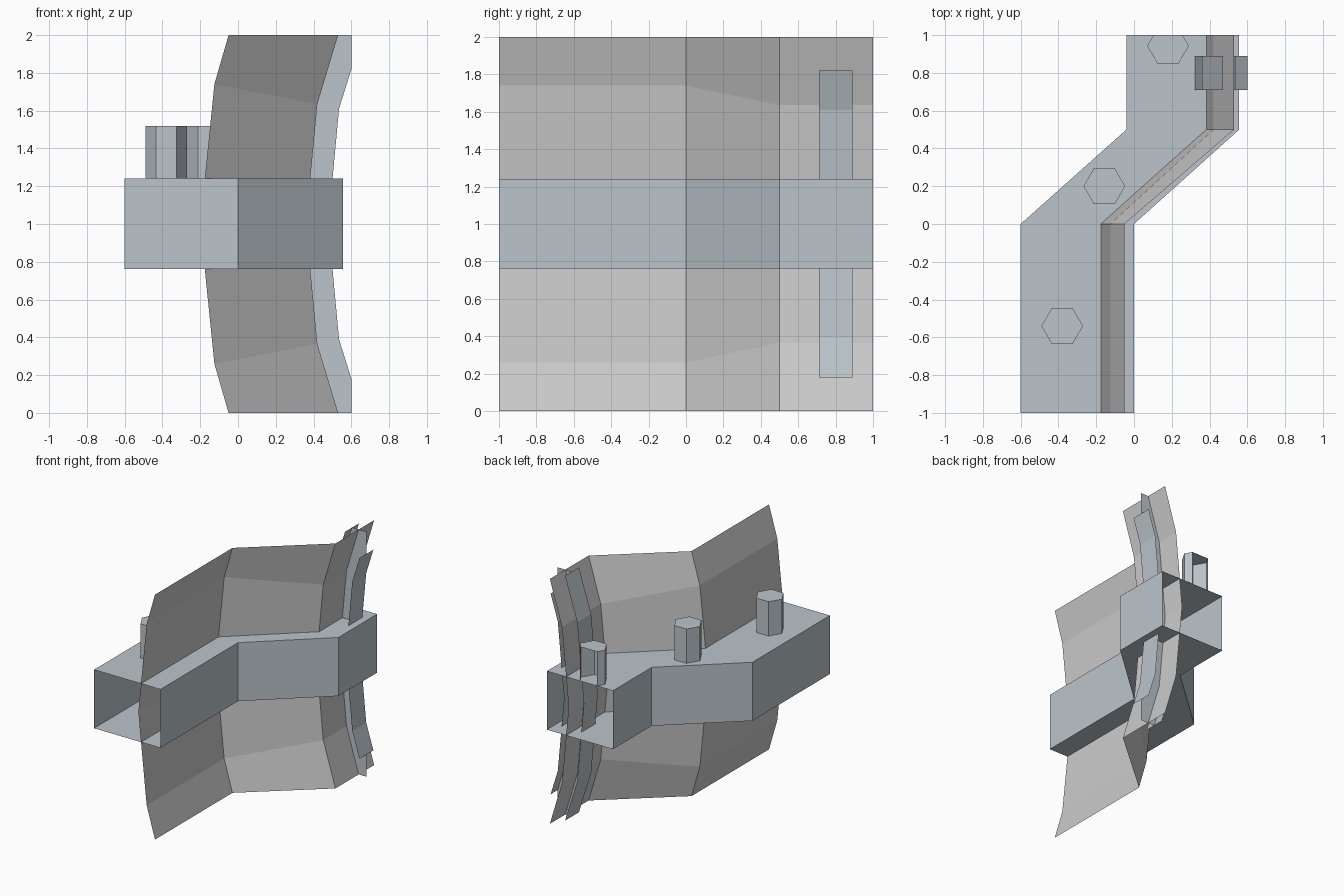
import bpy, bmesh, math

if "Cube" in bpy.data.objects:
    bpy.data.objects.remove(bpy.data.objects["Cube"])

def material(name, rgb):
    m = bpy.data.materials.new(name)
    m.diffuse_color = (*rgb, 1)
    m.use_nodes = True
    m.node_tree.nodes["Principled BSDF"].inputs["Base Color"].default_value = m.diffuse_color
    return m

steel = material("blue_grey", (0.50, 0.56, 0.60))
panel = material("warm_grey", (0.56, 0.57, 0.54))

def finish(name, bm, mat, clip=None):
    """Trim open at a bounding plane if asked, then make the object."""
    if clip:
        bmesh.ops.bisect_plane(bm, geom=bm.verts[:] + bm.edges[:] + bm.faces[:],
                               plane_co=clip[0], plane_no=clip[1], clear_outer=True)
    me = bpy.data.meshes.new(name)
    bm.to_mesh(me)
    bm.free()
    me.materials.append(mat)
    ob = bpy.data.objects.new(name, me)
    bpy.context.collection.objects.link(ob)
    return ob

def loft(bm, rows, closed=False):
    """Skin quads between rows of points."""
    vs = [[bm.verts.new(p) for p in r] for r in rows]
    n = len(rows[0])
    for a, b in zip(vs, vs[1:]):
        for i in range(n if closed else n - 1):
            j = (i + 1) % n
            bm.faces.new((a[i], b[i], b[j], a[j]))
    return vs

def mirrored(upper):
    """Complete an (x, z) curve running from z=1 to z=2 below z=1."""
    return [(x, 2 - z) for x, z in reversed(upper[1:])] + upper

# Curved wall sheet: one bow before the bend, a tighter one after it
near = mirrored([(-0.20, 1), (-0.125, 1.74), (-0.05, 2)])
far = mirrored([(0.36, 1), (0.42, 1.635), (0.53, 2)])
bm = bmesh.new()
loft(bm, [[(x, y, z) for x, z in c]
          for y, c in ((-1, near), (0, near), (0.5, far), (1, far))])
finish("wall_sheet", bm, panel)

# Hollow band following the bend, open at both ends, with an inner divider
z0, z1 = 0.762, 1.24
bm = bmesh.new()
rings = loft(bm, [[(l, y, z0), (r, y, z0), (r, y, z1), (l, y, z1)]
                  for y, l, r in ((-1, -0.6, 0), (0, -0.6, 0),
                                  (0.5, -0.04, 0.557), (1, -0.04, 0.557))], True)
bm.faces.new(rings[1])
bmesh.ops.recalc_face_normals(bm, faces=bm.faces[:])
finish("band", bm, steel)

# Bowed I-section rib: two flanges and a web, trimmed at x = 0.6
inner = mirrored([(0.30, 1), (0.36, 1.65), (0.47, 2)])
outer = mirrored([(0.478, 1), (0.535, 1.61), (0.656, 2)])
bm = bmesh.new()
for c in (inner, outer):
    loft(bm, [[(x, y, z) for x, z in c] for y in (0.71, 0.89)])
loft(bm, [[(x, 0.8, z) for x, z in c] for c in (inner, outer)])
finish("rib", bm, steel, ((0.6, 0, 0), (1, 0, 0)))

# Hexagonal studs on the band; the last is trimmed at y = 1
for i, (cx, cy) in enumerate(((-0.38, -0.54), (-0.157, 0.2), (0.18, 0.943))):
    bm = bmesh.new()
    hexa = [(cx + 0.11 * math.cos(k * math.pi / 3),
             cy + 0.11 * math.sin(k * math.pi / 3)) for k in range(6)]
    ends = loft(bm, [[(x, y, z) for x, y in hexa] for z in (z1, 1.52)], True)
    bm.faces.new(ends[1])
    bmesh.ops.recalc_face_normals(bm, faces=bm.faces[:])
    finish(f"stud_{i + 1}", bm, steel, ((0, 1, 0), (0, 1, 0)))
